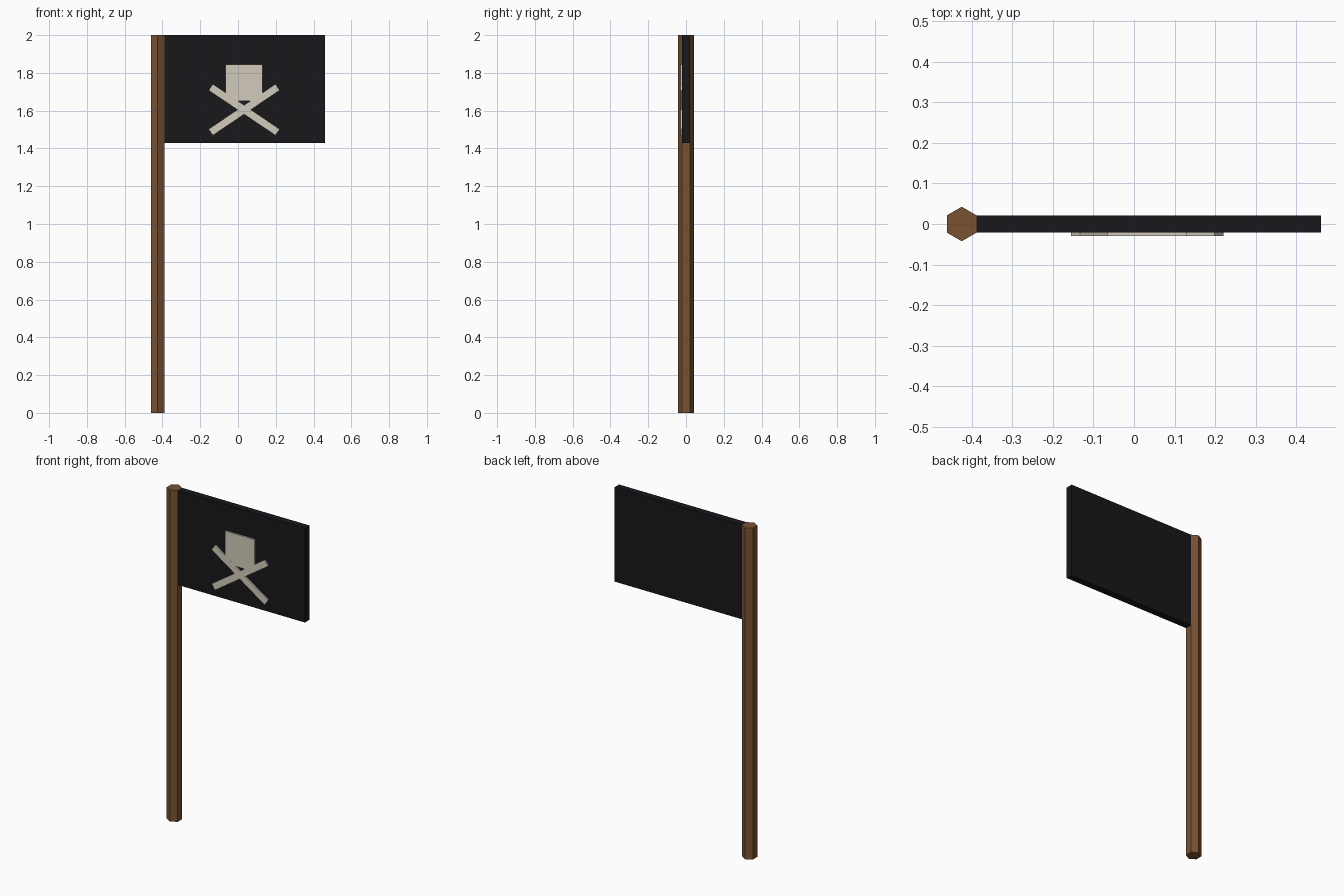
import bpy
from math import radians

if "Cube" in bpy.data.objects:
    bpy.data.objects.remove(bpy.data.objects["Cube"])


def material(name, rgb):
    m = bpy.data.materials.new(name)
    m.diffuse_color = (*rgb, 1)
    m.use_nodes = True
    m.node_tree.nodes["Principled BSDF"].inputs["Base Color"].default_value = m.diffuse_color
    return m


wood = material("wood", (0.19, 0.085, 0.03))
cloth = material("cloth", (0.009, 0.009, 0.012))
bone = material("bone", (0.64, 0.60, 0.50))


def box(name, center, size, mat, tilt=0):
    bpy.ops.mesh.primitive_cube_add(size=1, location=center, rotation=(0, radians(tilt), 0))
    ob = bpy.context.object
    ob.name = name
    ob.scale = size
    ob.data.materials.append(mat)


# Hexagonal pole, points facing front and back
bpy.ops.mesh.primitive_cylinder_add(vertices=6, radius=0.0425, depth=2, location=(-0.425, 0, 1))
pole = bpy.context.object
pole.name = "pole"
pole.data.materials.append(wood)

# Flag panel, tucked slightly into the pole
box("flag", (0.0325, 0, 1.715), (0.858, 0.042, 0.57), cloth)

# Emblem on the front: block head over two crossed bones
box("emblem_head", (0.0325, -0.0245, 1.7475), (0.195, 0.011, 0.195), bone)
for name, tilt in (("crossed_bone_a", 34), ("crossed_bone_b", -34)):
    box(name, (0.0325, -0.0245, 1.605), (0.427, 0.0112, 0.04), bone, tilt)
